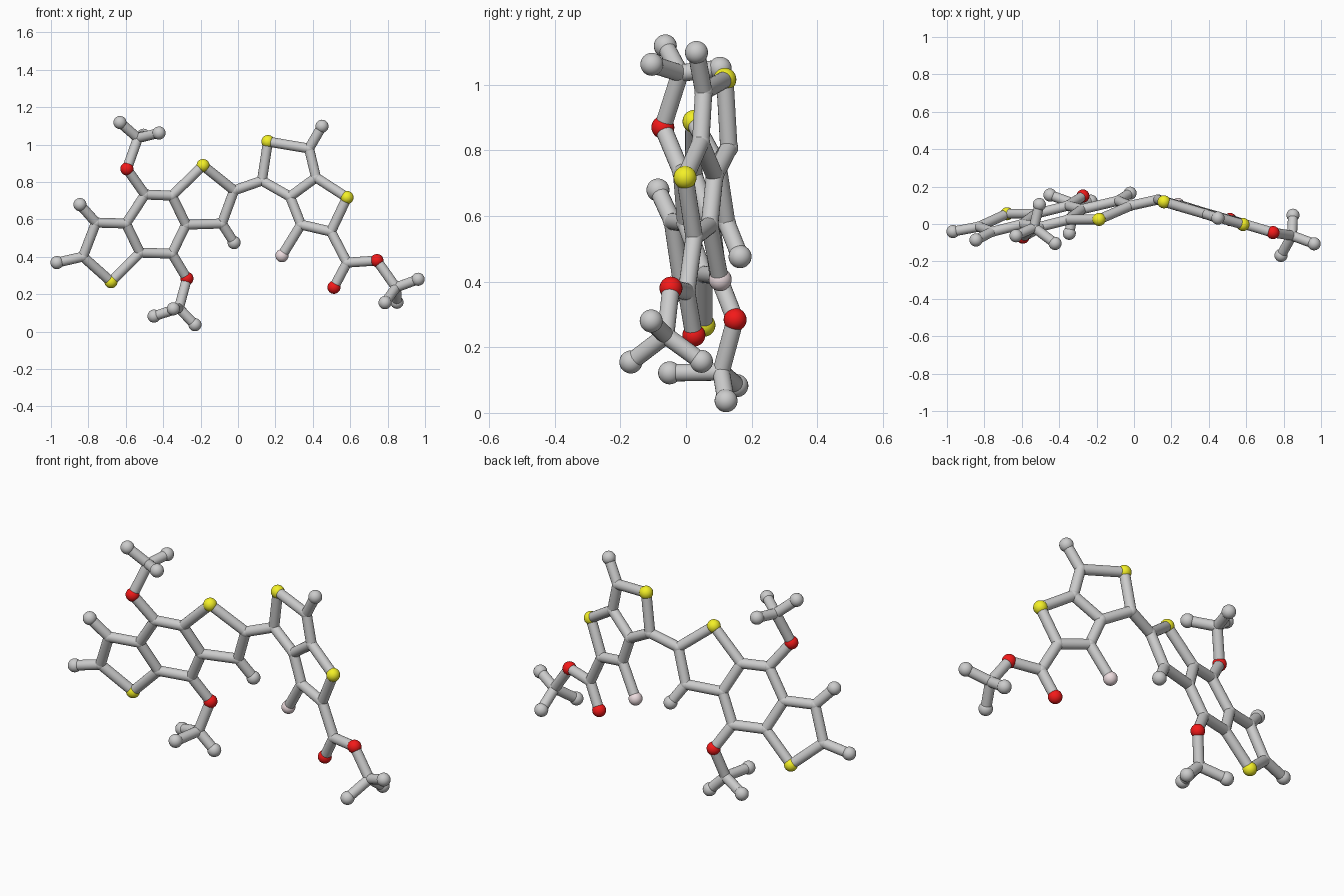
import bpy, bmesh
from mathutils import Vector

if "Cube" in bpy.data.objects:
    bpy.data.objects.remove(bpy.data.objects["Cube"])

STICK, BALL, JOINT = 0.0265, 0.035, 0.0285


def mat(name, col):
    m = bpy.data.materials.new(name)
    m.diffuse_color = col
    m.use_nodes = True
    m.node_tree.nodes["Principled BSDF"].inputs["Base Color"].default_value = m.diffuse_color
    return m


MATS = {"S": mat("yellow", (0.9, 0.87, 0.02, 1)),
        "O": mat("red", (0.9, 0.01, 0.01, 1)),
        "F": mat("pale_pink", (0.85, 0.72, 0.74, 1))}
NAMES = {"S": "sulfur_ball", "O": "oxygen_ball", "F": "fluorine_ball", "C": "carbon_ball"}


# The two flat ring systems each lie in a tilted plane: y from x and z
def left(x, z):
    return Vector((x, 0.285 + 0.244 * x - 0.242 * z, z))


def right(x, z):
    return Vector((x, 0.179 - 0.296 * x - 0.013 * z, z))


atoms = {
    # left fused three-ring core
    "a1": left(-.497, .733), "a2": left(-.353, .727), "S1": left(-.187, .888),
    "a3": left(-.021, .755), "a4": left(-.086, .578), "a5": left(-.278, .572),
    "a6": left(-.353, .417), "a7": left(-.524, .422), "a8": left(-.599, .578),
    "a9": left(-.759, .583), "a10": left(-.829, .401), "S2": left(-.679, .267),
    "O1": left(-.594, .870), "O2": left(-.273, .284),
    "t1": left(-.845, .679), "t2": left(-.968, .369), "t3": left(-.021, .476),
    # left side groups
    "m1": Vector((-.535, -.018, 1.035)), "t4": Vector((-.631, -.063, 1.118)),
    "t5": Vector((-.422, -.104, 1.062)), "t6": Vector((-.506, .104, 1.05)),
    "m2": Vector((-.316, .107, .125)), "t7": Vector((-.449, .155, .083)),
    "t8": Vector((-.23, .122, .037)), "t9": Vector((-.346, -.05, .122)),
    # right fused two-ring core
    "b1": right(.128, .807), "S3": right(.16, 1.016), "b2": right(.38, .979),
    "b3": right(.417, .824), "S4": right(.583, .717), "b4": right(.497, .535),
    "b5": right(.337, .572), "b6": right(.278, .722),
    "F1": right(.235, .406), "t10": right(.449, 1.098),
    # right side group
    "e1": right(.583, .369), "O3": right(.513, .237), "O4": right(.743, .38),
    "m3": Vector((.845, -.062, .236)), "t11": Vector((.963, -.106, .28)),
    "t12": Vector((.786, -.168, .155)), "t13": Vector((.85, .047, .157)),
}

# Chains of connected balls
chains = """a1 a2 a5 a6 a7 a8 a1 O1 m1 t4
a2 S1 a3 a4 a5
a8 a9 a10 S2 a7
a4 t3
a9 t1
a10 t2
a6 O2 m2 t7
m1 t5
m1 t6
m2 t8
m2 t9
a3 b1 S3 b2 b3 b6 b1
b3 S4 b4 b5 b6
b2 t10
b5 F1
b4 e1 O3
e1 O4 m3 t11
m3 t12
m3 t13"""


def add(name, bm, pos, quat=None, material=None):
    me = bpy.data.meshes.new(name)
    for f in bm.faces:
        f.smooth = True
    bm.to_mesh(me)
    bm.free()
    ob = bpy.data.objects.new(name, me)
    ob.location = pos
    if quat:
        ob.rotation_mode = 'QUATERNION'
        ob.rotation_quaternion = quat
    if material:
        me.materials.append(material)
    bpy.context.collection.objects.link(ob)


# Balls: full size on coloured and end atoms, flush joints inside
for key, p in atoms.items():
    kind = key[0] if key[0] in MATS else "C"
    r = BALL if (kind != "C" or key[0] == "t") else JOINT
    bm = bmesh.new()
    bmesh.ops.create_uvsphere(bm, u_segments=24, v_segments=16, radius=r)
    add(NAMES[kind], bm, p, None, MATS.get(kind))

# Bond sticks
for line in chains.splitlines():
    c = line.split()
    for i, j in zip(c, c[1:]):
        p, q = atoms[i], atoms[j]
        d = q - p
        bm = bmesh.new()
        bmesh.ops.create_cone(bm, cap_ends=False, segments=20, radius1=STICK,
                              radius2=STICK, depth=d.length)
        add("bond_stick", bm, (p + q) / 2, d.to_track_quat('Z', 'Y'))
